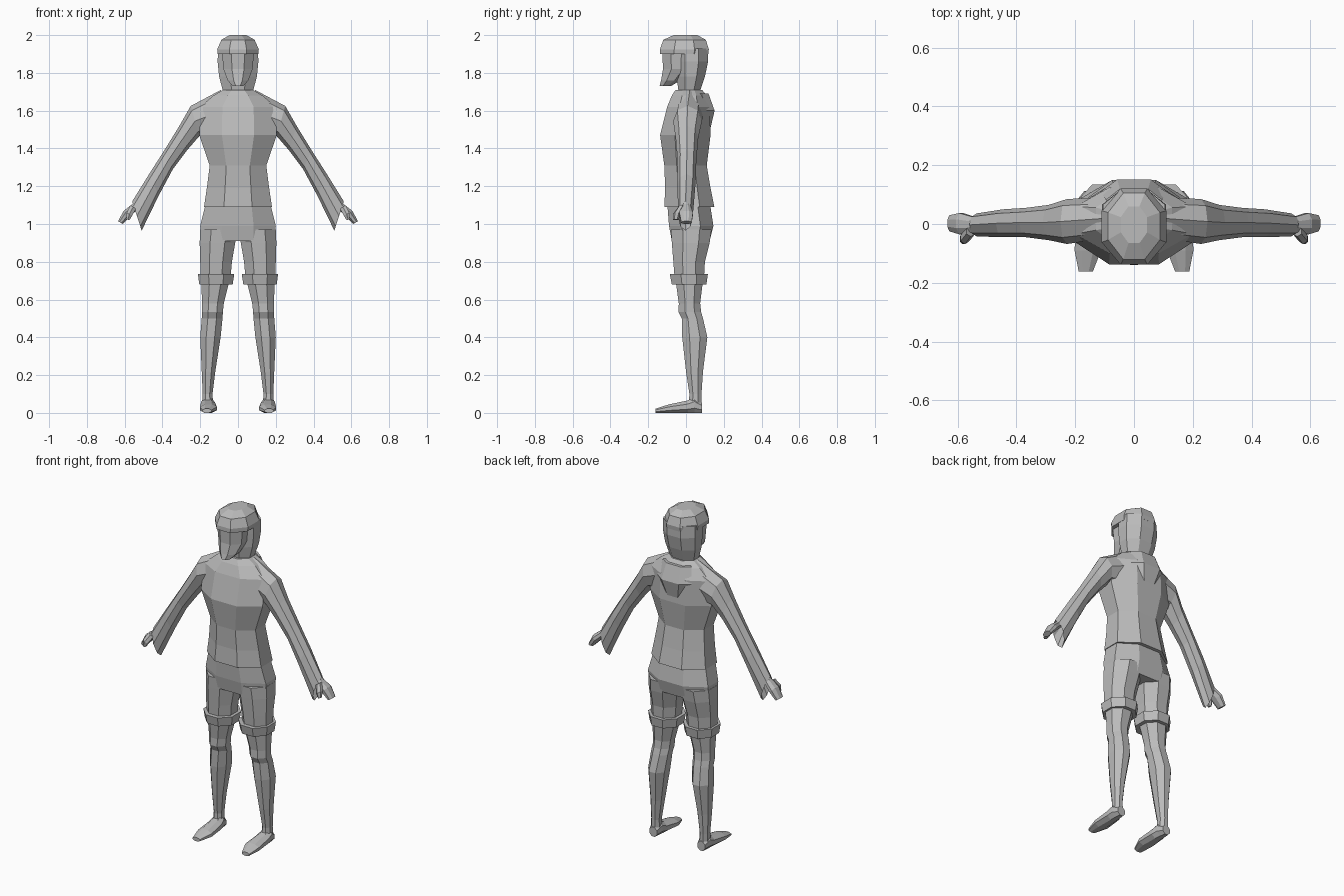
import bpy, bmesh, math
from mathutils import Vector as V

grey = bpy.data.materials.new("plain grey")
grey.diffuse_color = (0.5, 0.5, 0.5, 1)


def loft(name, rings, sides=8, flat=True, mirror=False, caps=(True, True)):
    """Skin rings of (centre, half axis u, half axis v)."""
    bm = bmesh.new()
    off = math.pi / sides if flat else 0
    k = 1 / math.cos(off)
    loops = []
    for c, u, v in rings:
        loops.append([bm.verts.new(c + u * k * math.cos(off + 2 * math.pi * i / sides)
                                   + v * k * math.sin(off + 2 * math.pi * i / sides))
                      for i in range(sides)])
    for a, b in zip(loops, loops[1:]):
        for i in range(sides):
            j = (i + 1) % sides
            bm.faces.new((a[i], a[j], b[j], b[i]))
    if caps[0]:
        bm.faces.new(loops[0][::-1])
    if caps[1]:
        bm.faces.new(loops[-1])
    bmesh.ops.recalc_face_normals(bm, faces=bm.faces)
    me = bpy.data.meshes.new(name)
    bm.to_mesh(me)
    bm.free()
    me.materials.append(grey)
    ob = bpy.data.objects.new(name, me)
    bpy.context.collection.objects.link(ob)
    if mirror:
        m = ob.modifiers.new("mirror", 'MIRROR')
        m.use_mirror_merge = False
    return ob


def level(z, x0, x1, y0, y1):
    """Horizontal ring from its bounds."""
    return (V(((x0 + x1) / 2, (y0 + y1) / 2, z)),
            V(((x1 - x0) / 2, 0, 0)), V((0, (y1 - y0) / 2, 0)))


def mid(z, x, y0, y1):
    return level(z, -x, x, y0, y1)


def slant(tx, tz, bx, bz, y0, y1):
    """Ring across the arm from a top and a bottom point."""
    t, b = V((tx, 0, tz)), V((bx, 0, bz))
    return ((t + b) / 2 + V((0, (y0 + y1) / 2, 0)), (t - b) / 2, V((0, (y1 - y0) / 2, 0)))


def upright(y, x0, x1, z0, z1):
    """Ring in the xz plane."""
    return (V(((x0 + x1) / 2, y, (z0 + z1) / 2)),
            V(((x1 - x0) / 2, 0, 0)), V((0, 0, (z1 - z0) / 2)))


# Jacket body
loft("jacket", [mid(1.09, .18, -.115, .15), mid(1.19, .165, -.11, .13),
                mid(1.31, .15, -.115, .11), mid(1.47, .205, -.137, .13),
                mid(1.62, .2, -.1, .125), mid(1.68, .13, -.075, .11),
                mid(1.71, .08, -.055, .085)])
# Hood lying on the back
loft("hood", [mid(1.475, .055, .08, .125), mid(1.6, .115, .06, .158),
              mid(1.69, .095, .04, .125)], sides=6, flat=False)
# Sleeves with pointed open ends
loft("sleeve", [slant(.09, 1.71, .13, 1.47, -.05, .09), slant(.25, 1.625, .205, 1.465, -.068, .085),
                slant(.31, 1.52, .27, 1.39, -.055, .065),
                slant(.39, 1.39, .345, 1.29, -.045, .055), slant(.47, 1.265, .42, 1.15, -.045, .05),
                slant(.56, 1.12, .51, .965, -.042, .036), slant(.49, 1.17, .465, 1.12, -.025, .02)],
     flat=False, mirror=True)
# Hands and thumbs
loft("hand", [slant(.51, 1.17, .48, 1.13, -.025, .022), slant(.56, 1.105, .535, 1.075, -.028, .025),
              slant(.605, 1.07, .57, 1.04, -.035, .037), slant(.635, 1.015, .61, 1.0, -.025, .03)],
     mirror=True)
loft("thumb", [slant(.57, 1.1, .54, 1.08, -.04, -.01), slant(.59, 1.06, .56, 1.045, -.066, -.03),
               slant(.592, 1.025, .575, 1.02, -.066, -.042)], sides=6, mirror=True)

# Shorts: hips and upper legs
loft("shorts_hips", [mid(.91, .195, -.075, .125), mid(.99, .2, -.09, .145),
                     mid(1.12, .168, -.1, .125)])
loft("shorts_leg", [level(.71, .04, .198, -.06, .095), level(.8, .032, .2, -.067, .1),
                    level(.9, .015, .203, -.075, .125), level(.97, .0, .2, -.08, .135)], mirror=True)
# Rolled cuffs
loft("cuff", [level(.68, .028, .205, -.075, .108), level(.735, .02, .212, -.086, .116)],
     mirror=True)
# Lower legs with knees and calves
loft("leg", [level(.05, .132, .188, .015, .082), level(.1, .135, .187, .018, .082),
             level(.22, .12, .192, .0, .09), level(.4, .092, .2, -.02, .113),
             level(.5, .082, .192, -.022, .09), level(.535, .08, .19, -.04, .08),
             level(.58, .075, .19, -.038, .075), level(.7, .045, .195, -.055, .09)], mirror=True)
# Feet
loft("foot", [upright(.084, .135, .185, 0, .055), upright(.045, .125, .195, 0, .085),
              upright(.01, .118, .198, 0, .066), upright(-.09, .112, .202, 0, .045),
              upright(-.162, .14, .188, 0, .022)], mirror=True)

# Neck and face
loft("neck", [mid(1.68, .06, -.04, .065), mid(1.8, .05, -.04, .06)], caps=(False, False))
loft("face", [mid(1.73, .028, -.14, -.08), mid(1.76, .055, -.132, -.03), mid(1.82, .077, -.122, .03),
              mid(1.91, .085, -.125, .03)])
# Hair: back shell, and crown with fringe
loft("hair_back", [mid(1.705, .08, -.04, .075), mid(1.78, .1, -.05, .1), mid(1.86, .108, -.055, .117),
                   mid(1.93, .105, -.06, .118)])
loft("hair_crown", [mid(1.9, .108, -.138, .118), mid(1.925, .11, -.138, .121),
                    mid(1.975, .088, -.12, .105), mid(2.0, .045, -.065, .06)])
